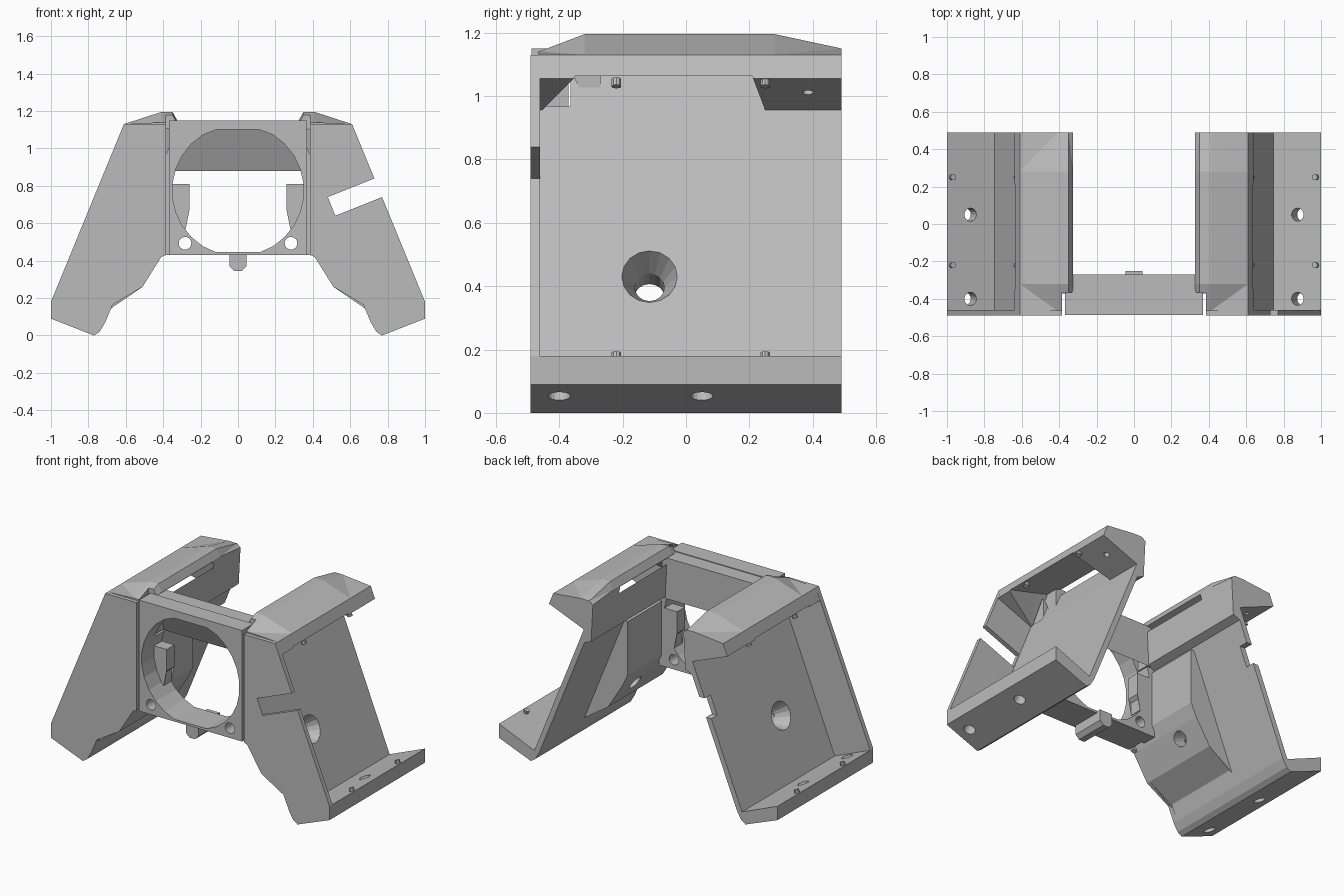
import bpy, bmesh, math
from mathutils import Vector

if "Cube" in bpy.data.objects:
    bpy.data.objects.remove(bpy.data.objects["Cube"], do_unlink=True)

grey = bpy.data.materials.new("light grey plastic")
grey.use_nodes = True
grey.diffuse_color = (0.5, 0.5, 0.5, 1)
grey.node_tree.nodes["Principled BSDF"].inputs["Base Color"].default_value = (0.5, 0.5, 0.5, 1)


def finish(name, bm):
    bmesh.ops.triangulate(bm, faces=[f for f in bm.faces if len(f.verts) > 3])
    bmesh.ops.recalc_face_normals(bm, faces=bm.faces)
    mesh = bpy.data.meshes.new(name)
    bm.to_mesh(mesh)
    bm.free()
    mesh.materials.append(grey)
    obj = bpy.data.objects.new(name, mesh)
    bpy.context.collection.objects.link(obj)
    return obj


def loft(name, sections, side=1):
    """Skin equal-length rings of (x, y, z) points and cap the ends."""
    bm = bmesh.new()
    rings = [[bm.verts.new((side * x, y, z)) for x, y, z in ring] for ring in sections]
    n = len(rings[0])
    for a, b in zip(rings, rings[1:]):
        for i in range(n):
            j = (i + 1) % n
            bm.faces.new((a[i], a[j], b[j], b[i]))
    bm.faces.new(rings[0])
    bm.faces.new(rings[-1])
    return finish(name, bm)


def prism(name, profile, y0, y1, side=1):
    return loft(name, [[(x, y, z) for x, z in profile] for y in (y0, y1)], side)


def box(name, x0, x1, y0, y1, z0, z1, side=1):
    return prism(name, [(x0, z0), (x1, z0), (x1, z1), (x0, z1)], y0, y1, side)


def rod(name, start, end, r0, r1=None, side=1, segments=16):
    a, b = [Vector((side * p[0], p[1], p[2])) for p in (start, end)]
    bm = bmesh.new()
    bmesh.ops.create_cone(bm, cap_ends=True, segments=segments, radius1=r0,
                          radius2=r0 if r1 is None else r1, depth=(b - a).length)
    spin = (b - a).to_track_quat("Z", "Y")
    for v in bm.verts:
        v.co = spin @ v.co + (a + b) / 2
    return finish(name, bm)


def cut(targets, cutters):
    for obj in targets:
        for tool in cutters:
            mod = obj.modifiers.new("cut", "BOOLEAN")
            mod.operation, mod.solver, mod.object = "DIFFERENCE", "EXACT", tool
        bpy.context.view_layer.update()
        graph = bpy.context.evaluated_depsgraph_get()
        mesh = bpy.data.meshes.new_from_object(obj.evaluated_get(graph))
        obj.modifiers.clear()
        obj.data = mesh
    for tool in cutters:
        bpy.data.objects.remove(tool, do_unlink=True)


# Directions across a side tray: out of its floor, and up along its floor
out = Vector((0.927, 0, 0.375))
up = Vector((-0.375, 0, 0.927))


def tray_section(y, top, inner):
    pts = [(.61, 1.13), (.64, 1.055), (.39, .955), (.745, .075), (1, .18), (1, .09),
           (.77, 0), (.74, .02), (.71, .07), (.386, .87), (.338, .89),
           (.325, inner), (.35, top), (.41, top)]
    return [(x, y, z) for x, z in pts]


def side_tray(side):
    tag = "left" if side > 0 else "right"
    shell = loft(tag + "_tray", [tray_section(-.465, 1.14, 1.12), tray_section(-.32, 1.195, 1.15),
                                 tray_section(.28, 1.195, 1.15), tray_section(.49, 1.15, 1.13)], side)
    core = prism(tag + "_tray_boss", [(.37, .85), (.372, .5), (.41, .42), (.51, .26),
                                      (.67, .165), (.70, .13), (.41, .855)], -.465, .07, side)
    plate = prism(tag + "_front_plate", [(.61, 1.13), (1, .18), (1, .09), (.77, 0), (.74, .02),
                                         (.71, .07), (.67, .165), (.51, .26), (.41, .42),
                                         (.385, .43), (.385, 1.13)], -.49, -.46, side)

    # Pocket under the top flange, opening as a slot through the inner wall
    pocket = [(.39, .955, -.455, .25), (.312, 1.14, -.35, .21), (.30, 1.15, -.35, .21),
              (.45, 1.11, -.35, .21), (.66, 1.057, -.35, .21)]
    tools = [loft("pocket_cut", [[(p[0], p[k], p[1]) for p in pocket] for k in (2, 3)], side),
             box("frame_gap_cut", .2, .385, -.6, -.365, .2, 1.4, side)]

    # Screw holes through the bottom flange and into the top flange
    for y in (-.4, .05):
        c = Vector((.89, y, .09))
        tools.append(rod("flange_hole_cut", c - up * .2, c + up * .1, .035, side=side))
    c = Vector((.53, .385, 1.01))
    tools.append(rod("top_hole_cut", c - up * .05, c + up * .05, .017, side=side))

    # Countersunk hole through the tray floor
    c = Vector((.602, -.115, .43))
    sink = [rod("countersink_cut", c + out * .005, c - out * .09, .09, .047, side),
            rod("bore_cut", c - out * .08, c - out * .4, .047, side=side)]
    gap = box("core_gap_cut", .2, .385, -.6, -.365, .2, 1.4, side)
    if side < 0:
        tools.append(box("cable_notch_cut", .3, .7, .43, .6, .62, .74, side))
    cut([shell], tools)
    cut([core], [gap])
    cut([shell, core], sink)
    if side > 0:
        cut([plate], [prism("notch_cut", [(.78, .86), (.48, .74), (.52, .64), (.82, .76)],
                            -.55, -.4)])

    # Locating pegs on the flange lips
    for y in (-.22, .25):
        low, high = Vector((.975, y, .165)), Vector((.62, y, 1.053))
        rod(tag + "_lower_peg", low, low + up * .025, .016, side=side, segments=10)
        rod(tag + "_upper_peg", high, high - up * .025, .016, side=side, segments=10)


for side in (1, -1):
    side_tray(side)

# Central frame with a round opening trimmed flat at top and bottom
front = box("front_frame", -.37, .37, -.487, -.37, .43, 1.15)
back = box("back_frame", -.39, .39, -.372, -.28, .43, .88)
ring = []
for i in range(28):
    a = math.tau * (i + .5) / 28
    ring.append((.352 * math.cos(a), min(1.1, max(.445, .775 + .352 * math.sin(a)))))
tools = [prism("opening_cut", ring, -.7, -.1)]
for x in (-.283, .283):
    tools.append(rod("corner_hole_cut", (x, -.7, .493), (x, -.1, .493), .034))
cut([front, back], tools)

# Header with a sloped underside joining the trays
header = [(-.372, 1.145), (-.27, 1.145), (-.27, .88), (-.372, 1.1)]
loft("header_bar", [[(x, y, z) for y, z in header] for x in (-.36, .36)])

# Mounting tabs inside the opening and a key below the frame
for side in (1, -1):
    tag = "left" if side > 0 else "right"
    prism(tag + "_mount_tab", [(.26, .81), (.37, .81), (.37, .57), (.28, .57), (.28, .65),
                               (.26, .67)], -.36, -.28, side)
prism("bottom_key", [(-.045, .44), (-.045, .37), (-.02, .345), (.02, .345), (.045, .37),
                     (.045, .44)], -.47, -.25)
